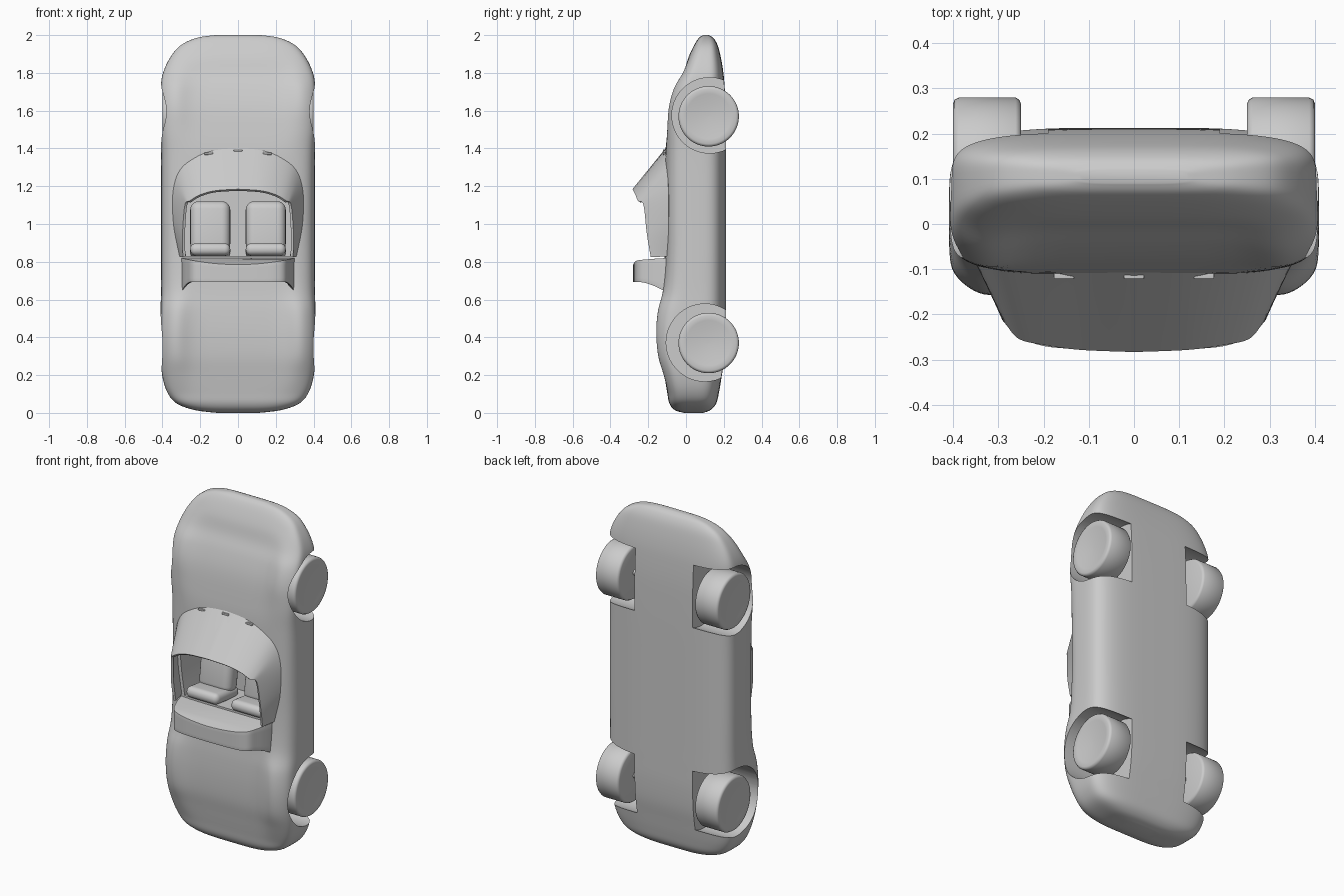
import bpy, bmesh, math
from mathutils import Vector

if "Cube" in bpy.data.objects:
    bpy.data.objects.remove(bpy.data.objects["Cube"])


def spline(pts, k):
    """Catmull-Rom samples through a list of equal-length tuples."""
    out = []
    for i in range(len(pts) - 1):
        p0, p1 = pts[max(i - 1, 0)], pts[i]
        p2, p3 = pts[i + 1], pts[min(i + 2, len(pts) - 1)]
        for j in range(k):
            t = j / k
            out.append(tuple(0.5 * (2 * b + (c - a) * t + (2 * a - 5 * b + 4 * c - d) * t * t
                                    + (3 * b - a - 3 * c + d) * t ** 3)
                             for a, b, c, d in zip(p0, p1, p2, p3)))
    return out + [tuple(pts[-1])]


def activate(ob):
    bpy.ops.object.select_all(action='DESELECT')
    ob.select_set(True)
    bpy.context.view_layer.objects.active = ob


def smooth(ob, angle=35):
    activate(ob)
    bpy.ops.object.shade_smooth_by_angle(angle=math.radians(angle))


def finish(name, bm):
    bmesh.ops.recalc_face_normals(bm, faces=bm.faces)
    me = bpy.data.meshes.new(name)
    bm.to_mesh(me)
    bm.free()
    ob = bpy.data.objects.new(name, me)
    bpy.context.collection.objects.link(ob)
    return ob


def loft(name, rings, closed=True, caps=True):
    bm = bmesh.new()
    vs = [[bm.verts.new(p) for p in r] for r in rings]
    n = len(rings[0])
    for a, b in zip(vs, vs[1:]):
        for i in range(n if closed else n - 1):
            j = (i + 1) % n
            bm.faces.new((a[i], a[j], b[j], b[i]))
    if caps:
        bm.faces.new(vs[0])
        bm.faces.new(vs[-1])
    return finish(name, bm)


def modify(ob, kind, **props):
    m = ob.modifiers.new(kind.title(), kind)
    for k, v in props.items():
        setattr(m, k, v)
    activate(ob)
    bpy.ops.object.modifier_apply(modifier=m.name)


def cut(ob, cutter):
    modify(ob, 'BOOLEAN', operation='DIFFERENCE', solver='EXACT', object=cutter)
    bpy.data.objects.remove(cutter)


def x_cylinder(name, x0, x1, y, z, r, seg=64):
    ring = [(y + r * math.cos(2 * math.pi * i / seg), z + r * math.sin(2 * math.pi * i / seg))
            for i in range(seg)]
    return loft(name, [[(x, a, b) for a, b in ring] for x in (x0, x1)])


def mirror_half(half):
    return [(-p[0],) + tuple(p[1:]) for p in half[:0:-1]] + list(half)


# Body: z, half width, upper y, lower y, upper corner roundness, fender bulge, waist pinch
keys = [(0.0, .11, -.01, .09, .5, 0, 0), (.015, .23, -.06, .13, .48, 0, 0),
        (.05, .325, -.088, .16, .45, 0, 0), (.11, .375, -.10, .175, .42, 0, 0),
        (.20, .402, -.115, .19, .37, .008, 0), (.30, .41, -.130, .205, .31, .018, 0),
        (.42, .411, -.134, .212, .28, .022, 0), (.54, .41, -.130, .213, .32, .02, .01),
        (.66, .408, -.120, .213, .38, .006, .05), (.85, .408, -.113, .213, .38, 0, .07),
        (1.10, .408, -.113, .213, .38, 0, .07), (1.35, .408, -.111, .213, .38, 0, .05),
        (1.50, .411, -.096, .212, .31, .006, .015), (1.62, .411, -.076, .21, .27, .014, 0),
        (1.72, .41, -.046, .205, .29, .016, 0), (1.80, .397, -.012, .198, .36, .008, 0),
        (1.88, .36, .012, .185, .45, 0, 0), (1.945, .305, .042, .168, .5, 0, 0),
        (1.985, .22, .068, .145, .52, 0, 0), (2.0, .12, .09, .12, .52, 0, 0)]
rings = []
for z, w, yt, yb, e, bulge, pinch in spline(keys, 5):
    yc, h, ring = (yt + yb) / 2, (yb - yt) / 2, []
    for i in range(96):
        a = 2 * math.pi * (i + .5) / 96
        c, s = math.cos(a), math.sin(a)
        p = e if s < 0 else .5
        u = math.copysign(abs(c) ** p, c)
        v = math.copysign(abs(s) ** p, s)
        x, y = w * u, yc + h * v
        if v < 0:
            y -= bulge * 1.3 * math.exp(-((abs(u) - .8) / .17) ** 2) * -v
            x *= 1 - pinch * v * v
        ring.append((x, y, z))
    rings.append(ring)
body = loft("body", rings)

# Wheel wells
for s in (-1, 1):
    for y, z, r in ((.125, 1.575, .2), (.10, .372, .205)):
        cut(body, x_cylinder("well_cutter", s * .19, s * .6, y, z, r))

# Windscreen outlines: lower edge and upper rim (x, y, z), centre to rear tip
base = spline([(0, -.10, 1.40), (.12, -.10, 1.39), (.22, -.10, 1.355), (.30, -.095, 1.29),
               (.338, -.09, 1.17), (.335, -.09, 1.0), (.305, -.09, .83)], 8)
rim = spline([(0, -.278, 1.18), (.12, -.273, 1.172), (.20, -.262, 1.15), (.25, -.25, 1.12),
              (.275, -.222, 1.10), (.287, -.205, .95), (.285, -.185, .825)], 8)

# Cockpit opening
hole = [(x * .9, min(z, 1.26)) for x, y, z in base if z < 1.3]
hole = [(-x, z) for x, z in hole[::-1]] + hole
cut(body, loft("cockpit_cutter", [[(x, y, z) for x, z in hole] for y in (-.4, .12)]))
smooth(body)

# Wraparound windscreen shell
b, r = mirror_half(base), mirror_half(rim)
rows = [[tuple(Vector(p).lerp(Vector(q), t / 6)) for p, q in zip(b, r)] for t in range(7)]
screen = loft("windscreen", rows, closed=False, caps=False)
modify(screen, 'SOLIDIFY', thickness=.014, offset=0)
smooth(screen, 40)

# Roll bar bulkhead behind the seats, with legs sweeping back onto the deck
arch = mirror_half(spline([(0, -.28), (.12, -.277), (.20, -.27), (.245, -.25),
                           (.27, -.20), (.29, -.14), (.305, -.07)], 6))


def bar_ring(t):
    out = []
    for x, y in arch:
        leg = max(0, (y + .24) / .14)
        front = .785 + .035 * (x / .3) ** 2
        rear = .692 - .055 * min(leg, 1.2) ** 1.5
        out.append((x, y, front + (rear - front) * t))
    return out


inner = [(x * .84, -.07 + (y + .07) * .9, .70) for x, y in arch]
bar = loft("roll_bar", [bar_ring(t / 5) for t in range(6)] + [inner])
modify(bar, 'BEVEL', width=.006, segments=3, limit_method='ANGLE', angle_limit=math.radians(50))
smooth(bar, 40)


# Rounded box helper
def pad(name, loc, size, rot=0, bevel=.03):
    bpy.ops.mesh.primitive_cube_add(size=1, location=loc, rotation=(rot, 0, 0))
    ob = bpy.context.object
    ob.name = name
    ob.scale = size
    bpy.ops.object.transform_apply(location=False, rotation=False, scale=True)
    modify(ob, 'BEVEL', width=bevel, segments=5)
    smooth(ob, 40)


for s in (-1, 1):
    # Seats
    pad("seat_cushion", (s * .147, .035, .985), (.212, .11, .27), -.12, .045)
    pad("seat_back", (s * .147, -.03, .856), (.212, .22, .065), -.12, .03)

    # Wheels with rounded shoulders and slightly dished faces
    for z in (1.57, .37):
        prof = [(.25, .002), (.25, .145), (.253, .154), (.262, .16), (.388, .16), (.397, .155),
                (.401, .146), (.398, .12), (.39, .07), (.388, .002)]
        wheel = loft("wheel", [[(s * x, .12 + q * math.cos(math.tau * i / 64),
                                 z + q * math.sin(math.tau * i / 64)) for i in range(64)]
                               for x, q in prof])
        smooth(wheel, 50)

# Axles
for z in (1.57, .37):
    smooth(x_cylinder("axle", -.26, .26, .12, z, .018, 24))

# Cowl vents
for x, z in ((-.155, 1.372), (0, 1.388), (.155, 1.372)):
    pad("cowl_vent", (x, -.115, z), (.045, .014, .012), 0, .003)
